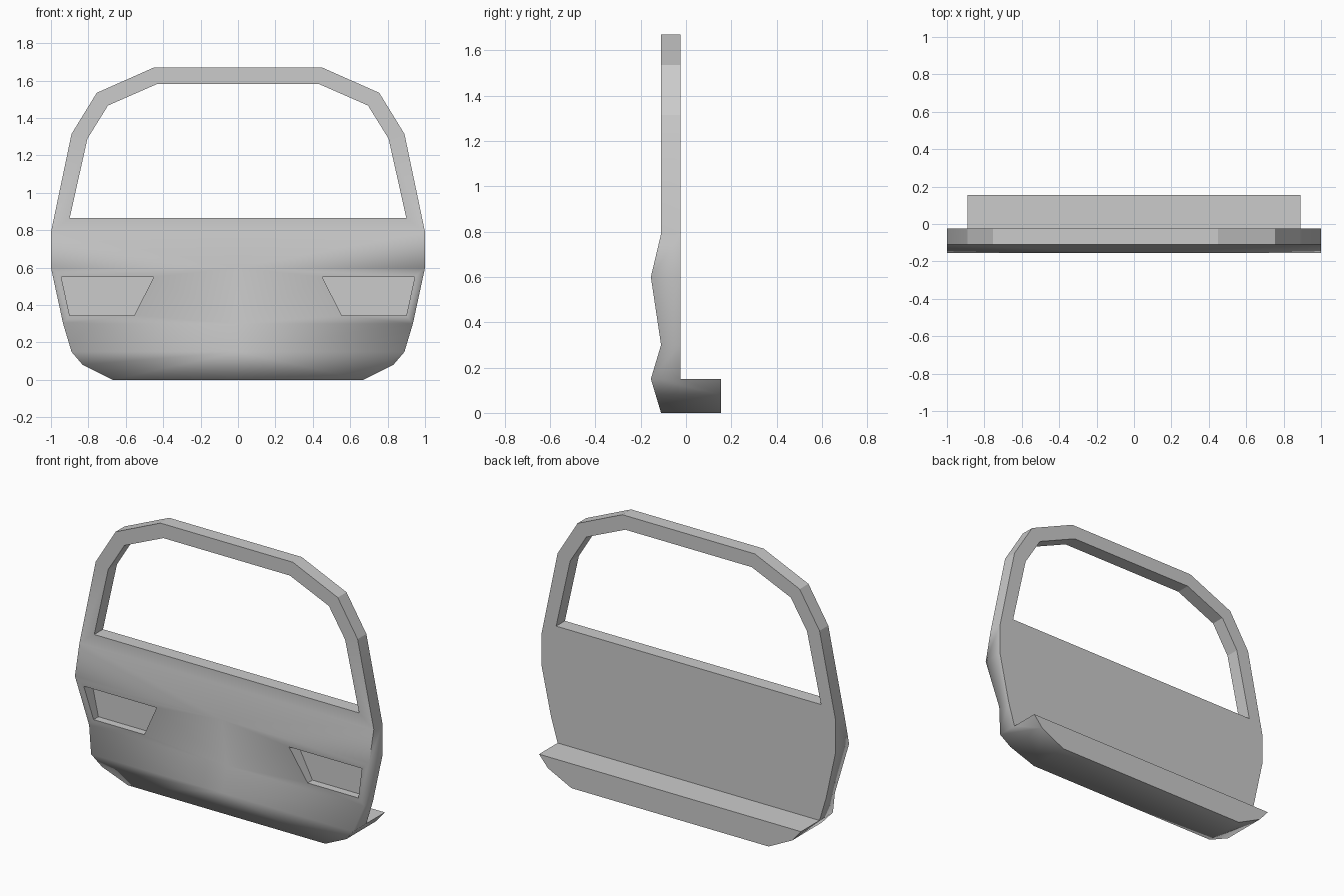
import bpy, bmesh, math

if "Cube" in bpy.data.objects:
    bpy.data.objects.remove(bpy.data.objects["Cube"])

BACK, LEDGE, LAMP = -0.025, 0.155, -0.07

# Right half in front view (x, z): o = outer edge, c = centre line, w = window, l = lamp
PTS = {
    'o0': (.67, 0), 'o1': (.83, .08), 'o2': (.89, .15), 'o3': (.935, .3), 'o4': (1, .6),
    'o5': (1, .79), 'o6': (.89, 1.315), 'o7': (.755, 1.535), 'o8': (.45, 1.67),
    'c0': (0, 0), 'c1': (0, .15), 'c2': (0, .3), 'c3': (0, .6), 'c4': (0, .79),
    'c5': (0, .865), 'c6': (0, 1.583), 'c7': (0, 1.67),
    'w0': (.9, .865), 'w1': (.805, 1.29), 'w2': (.695, 1.467), 'w3': (.43, 1.583),
    'l0': (.45, .55), 'l1': (.945, .55), 'l2': (.9, .345), 'l3': (.555, .345),
}
# Side profile of the outer skin (z, y)
PROFILE = [(0, -.11), (.15, -.155), (.3, -.11), (.6, -.155), (.79, -.11), (1.7, -.11)]


def skin_y(z):
    for (z0, y0), (z1, y1) in zip(PROFILE, PROFILE[1:]):
        if z <= z1:
            return y0 + (y1 - y0) * (z - z0) / (z1 - z0)


bm = bmesh.new()
cache = {}


def vert(name, y=None):
    if (name, y) not in cache:
        x, z = PTS[name]
        cache[name, y] = bm.verts.new((x, skin_y(z) if y is None else y, z))
    return cache[name, y]


def face(names, y=None):
    bm.faces.new([vert(n, y) for n in names.split()])


def walls(names, y0, y1):
    n = names.split()
    for a, b in zip(n, n[1:]):
        bm.faces.new([vert(a, y0), vert(b, y0), vert(b, y1), vert(a, y1)])


# Outer skin, lower panels around the lamp opening
for f in ('c0 o0 o1 o2 c1', 'c1 o2 o3 c2', 'c2 l3 l0 c3', 'c3 l0 l1 o4',
          'o4 l1 l2 o3', 'o3 l2 l3 c2', 'c3 o4 o5 c4'):
    face(f)

# Belt line and window frame, front and back
for f in ('c4 o5 w0 c5', 'o5 o6 w1 w0', 'o6 o7 w2 w1', 'o7 o8 w3 w2', 'o8 c7 c6 w3'):
    face(f)
    face(f, BACK)

# Inner panel, rim and window reveal
face('c1 o2 o3 o4 o5 c4', BACK)
walls('o2 o3 o4 o5 o6 o7 o8 c7', None, BACK)
walls('c5 w0 w1 w2 w3 c6', None, BACK)

# Lamp recess
walls('l0 l1 l2 l3 l0', None, LAMP)
face('l0 l1 l2 l3', LAMP)

# Ledge at the bottom rear
face('c0 o0 o1 o2 c1', LEDGE)
walls('c0 o0 o1', None, LEDGE)
bm.faces.new([vert('o1'), vert('o2'), vert('o2', BACK), vert('o2', LEDGE), vert('o1', LEDGE)])
walls('c1 o2', BACK, LEDGE)

# Lower rim of the skin stays soft
soft = bm.edges.layers.int.new('soft')
rim = 'c0 o0 o1 o2 o3 o4'.split()
for a, b in zip(rim, rim[1:]):
    bm.edges.get((vert(a), vert(b)))[soft] = 1

# Mirror the half and set shading
bmesh.ops.mirror(bm, geom=bm.verts[:] + bm.edges[:] + bm.faces[:], axis='X', merge_dist=1e-4)
bmesh.ops.recalc_face_normals(bm, faces=bm.faces[:])
for f in bm.faces:
    f.smooth = True
for e in bm.edges:
    if not e[soft] and len(e.link_faces) == 2:
        e.smooth = e.calc_face_angle() < math.radians(36)
    # window frame corners are crisp
    if min(v.co.z for v in e.verts) > .78 and len(e.link_faces) == 2:
        e.smooth = e.calc_face_angle() < math.radians(14)

mesh = bpy.data.meshes.new('rear_door')
bm.to_mesh(mesh)
bm.free()
bpy.context.collection.objects.link(bpy.data.objects.new('rear_door', mesh))
